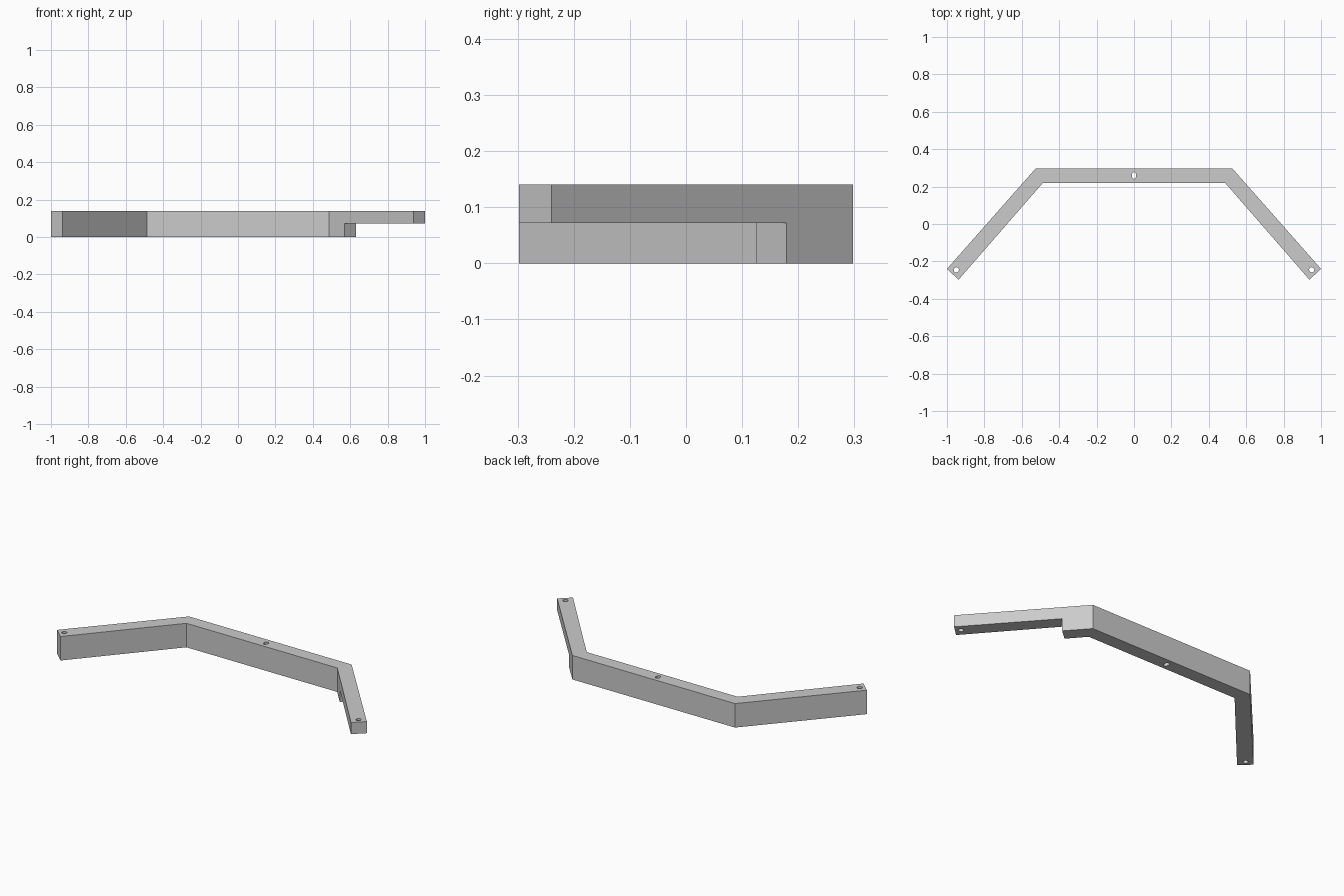
import bpy
import bmesh
from math import atan2
from mathutils import Matrix, Vector

cube = bpy.data.objects.get("Cube")
if cube:
    bpy.data.objects.remove(cube, do_unlink=True)

HEIGHT = 0.14

grey = bpy.data.materials.new("light grey")
grey.use_nodes = True
colour = (0.6, 0.6, 0.6, 1)
grey.diffuse_color = colour
grey.node_tree.nodes["Principled BSDF"].inputs["Base Color"].default_value = colour


def finish(name, bm):
    bmesh.ops.recalc_face_normals(bm, faces=bm.faces)
    mesh = bpy.data.meshes.new(name)
    bm.to_mesh(mesh)
    bm.free()
    mesh.materials.append(grey)
    obj = bpy.data.objects.new(name, mesh)
    bpy.context.scene.collection.objects.link(obj)
    return obj


def prism(name, outline, z0, z1):
    bm = bmesh.new()
    face = bm.faces.new([bm.verts.new((x, y, z0)) for x, y in outline])
    top = bmesh.ops.extrude_face_region(bm, geom=[face])
    verts = [v for v in top["geom"] if isinstance(v, bmesh.types.BMVert)]
    bmesh.ops.translate(bm, verts=verts, vec=(0, 0, z1 - z0))
    return finish(name, bm)


def cut(target, cutter):
    cutter.hide_render = True
    mod = target.modifiers.new(cutter.name, "BOOLEAN")
    mod.operation = "DIFFERENCE"
    mod.solver = "EXACT"
    mod.object = cutter
    bpy.context.view_layer.objects.active = target
    bpy.ops.object.modifier_apply(modifier=mod.name)
    bpy.data.objects.remove(cutter, do_unlink=True)


# Bent bracket: half outline mirrored across x
half = [(0.525, 0.298), (1.0, -0.24), (0.938, -0.298), (0.487, 0.22)]
outline = half + [(-x, y) for x, y in reversed(half)]
bracket = prism("bent_bracket", outline, 0, HEIGHT)

# Underside notch on the left arm, square to the arm
along = Vector((0.475, -0.538)).normalized()
across = Vector((-along.y, along.x))
start = Vector((0.597, 0.15))
corners = [start + across * s + along * d
           for s, d in ((-0.2, 0), (0.2, 0), (0.2, 0.8), (-0.2, 0.8))]
cut(bracket, prism("notch_cutter", corners, -0.1, 0.072))

# Screw holes: one at the middle, one near each arm end
for x, y, rx, ry in ((0, 0.259, 0.012, 0.018),
                     (0.95, -0.245, 0.014, 0.014),
                     (-0.95, -0.245, 0.014, 0.014)):
    bm = bmesh.new()
    bmesh.ops.create_cone(bm, cap_ends=True, segments=24, radius1=1, radius2=1,
                          depth=1, matrix=Matrix.Translation((x, y, 0.07))
                          @ Matrix.Diagonal((rx, ry, 0.4, 1)))
    cut(bracket, finish("hole_cutter", bm))
